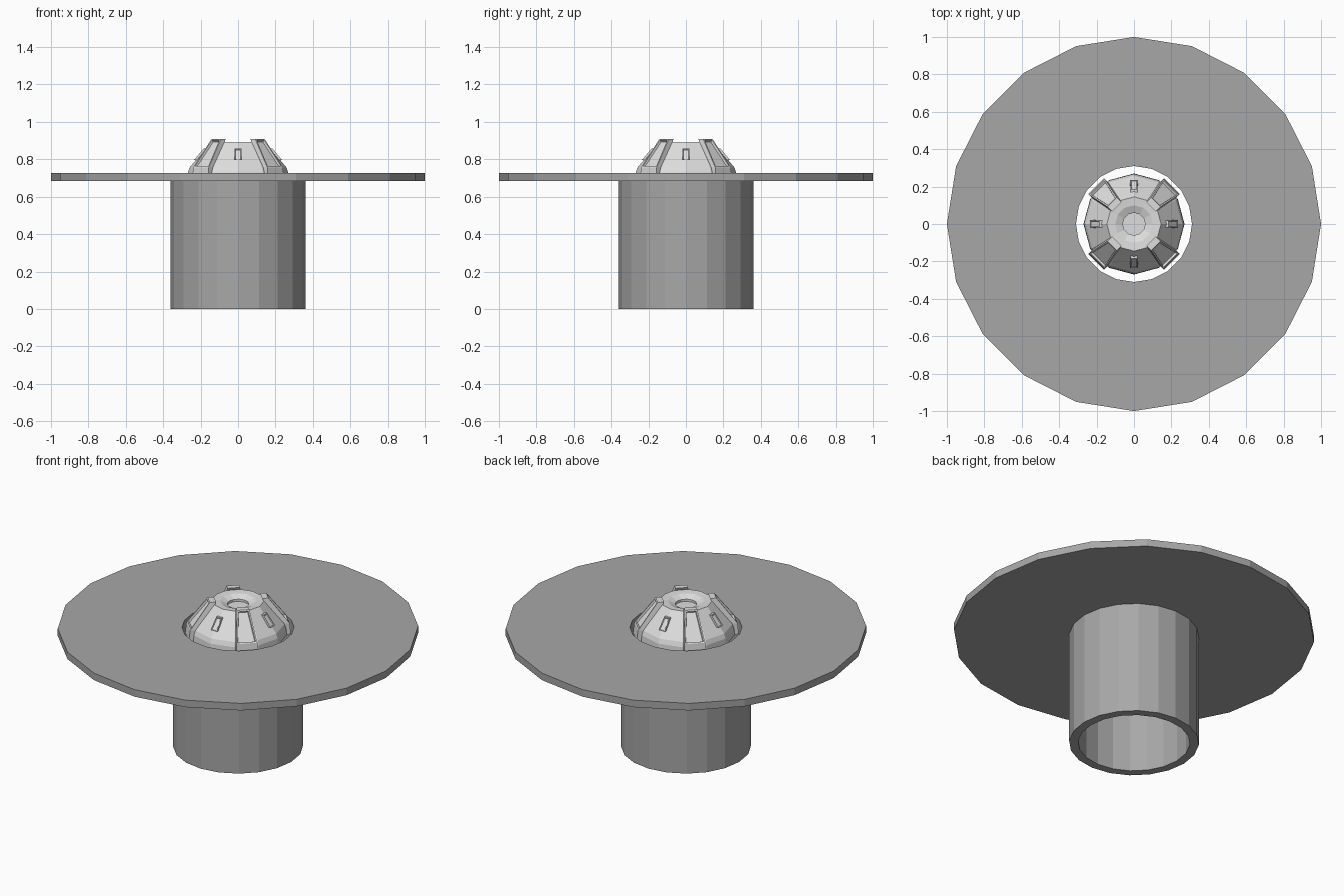
import bpy, bmesh, math
from mathutils import Matrix, Vector

cube = bpy.data.objects.get("Cube")
if cube:
    bpy.data.objects.remove(cube, do_unlink=True)


def material(name, v):
    m = bpy.data.materials.new(name)
    m.use_nodes = True
    m.diffuse_color = (v, v, v, 1)
    m.node_tree.nodes["Principled BSDF"].inputs["Base Color"].default_value = (v, v, v, 1)
    return m


mid_grey = material("mid grey", 0.39)
light_grey = material("light grey", 0.73)


def finish(bm, name, mat):
    bmesh.ops.recalc_face_normals(bm, faces=bm.faces)
    me = bpy.data.meshes.new(name)
    bm.to_mesh(me)
    bm.free()
    me.materials.append(mat)
    ob = bpy.data.objects.new(name, me)
    bpy.context.collection.objects.link(ob)
    return ob


def lathe(name, profile, sides, mat, closed):
    """Spin an (r, z) profile; open profiles are capped at both ends."""
    bm = bmesh.new()
    rings = []
    for r, z in profile:
        rings.append([bm.verts.new((r * math.cos(2 * math.pi * i / sides),
                                    r * math.sin(2 * math.pi * i / sides), z))
                      for i in range(sides)])
    pairs = list(zip(rings, rings[1:]))
    if closed:
        pairs.append((rings[-1], rings[0]))
    else:
        bm.faces.new(rings[0])
        bm.faces.new(rings[-1])
    for a, b in pairs:
        for i in range(sides):
            j = (i + 1) % sides
            bm.faces.new((a[i], a[j], b[j], b[i]))
    return finish(bm, name, mat)


def wedge(name, levels, angle, mat, inset, depth):
    """Loft (z, outer r, inner r, half width) levels, then recess the top outer face."""
    bm = bmesh.new()
    rings = [[bm.verts.new(p) for p in
              ((ro, -w, z), (ro, w, z), (ri, w, z), (ri, -w, z))]
             for z, ro, ri, w in levels]
    bm.faces.new(rings[0])
    bm.faces.new(rings[-1])
    for a, b in zip(rings, rings[1:]):
        for i in range(4):
            j = (i + 1) % 4
            f = bm.faces.new((a[i], a[j], b[j], b[i]))
            if i == 0:
                front = f
    bmesh.ops.recalc_face_normals(bm, faces=bm.faces)
    bmesh.ops.inset_region(bm, faces=[front], thickness=inset, depth=0)
    bmesh.ops.inset_region(bm, faces=[front], thickness=0.004, depth=-depth)
    bm.transform(Matrix.Rotation(angle, 4, 'Z'))
    return finish(bm, name, mat)


# Flat disc and hollow stem
lathe("disc", [(1.0, 0.685), (1.0, 0.728), (0.31, 0.728), (0.31, 0.685)], 20, mid_grey, True)
lathe("stem", [(0.36, 0), (0.36, 0.685), (0.31, 0.685), (0.31, 0)], 20, mid_grey, True)

# Twelve-sided dome with a dished top
lathe("dome", [(0.27, 0.69), (0.268, 0.73), (0.258, 0.757), (0.145, 0.893),
               (0.1, 0.889), (0.06, 0.872), (0.06, 0.858)], 12, light_grey, False)

for k in range(4):
    # Tapered framed buttresses on the diagonals
    wedge(f"buttress_{k + 1}", [(0.69, 0.287, 0.2, 0.06), (0.757, 0.28, 0.2, 0.059),
                                (0.909, 0.165, 0.13, 0.035)],
          math.radians(45 + 90 * k), light_grey, 0.011, 0.012)
    # Small raised tabs between them
    wedge(f"tab_{k + 1}", [(0.795, 0.236, 0.2, 0.021), (0.858, 0.184, 0.15, 0.018)],
          math.radians(90 * k), light_grey, 0.005, 0.004)
